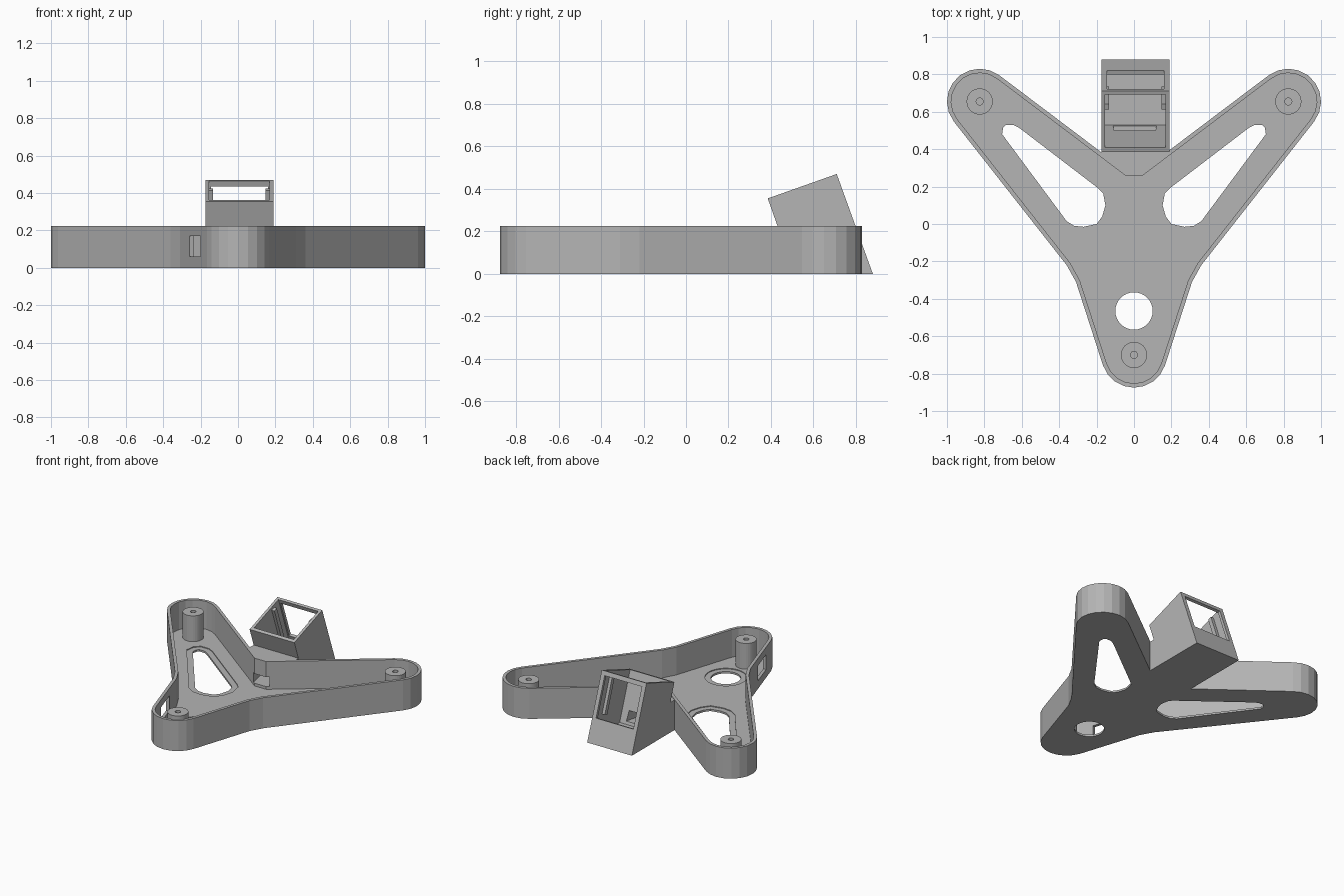
import bpy, bmesh, math
from mathutils import Vector

old = bpy.data.objects.get("Cube")
if old:
    bpy.data.objects.remove(old, do_unlink=True)

GREY = (0.46, 0.46, 0.46, 1)
grey = bpy.data.materials.new("plain grey")
grey.use_nodes = True
grey.diffuse_color = GREY
grey.node_tree.nodes["Principled BSDF"].inputs["Base Color"].default_value = GREY


def prism(name, pts, lo, hi, axis="z"):
    """Extrude an outline: (x, y) along z, or (y, z) along x."""
    def place(p, h):
        return (p[0], p[1], h) if axis == "z" else (h, p[0], p[1])
    bm = bmesh.new()
    a = [bm.verts.new(place(p, lo)) for p in pts]
    b = [bm.verts.new(place(p, hi)) for p in pts]
    bm.faces.new(a[::-1])
    bm.faces.new(b)
    for i in range(len(pts)):
        j = (i + 1) % len(pts)
        bm.faces.new((a[i], a[j], b[j], b[i]))
    bmesh.ops.recalc_face_normals(bm, faces=bm.faces)
    mesh = bpy.data.meshes.new(name)
    bm.to_mesh(mesh)
    bm.free()
    mesh.materials.append(grey)
    ob = bpy.data.objects.new(name, mesh)
    bpy.context.collection.objects.link(ob)
    return ob


def cut(ob, cutters):
    """Subtract each cutter, bake the result and drop the cutters."""
    for c in cutters:
        c.hide_render = True
        m = ob.modifiers.new("cut", "BOOLEAN")
        m.operation, m.solver, m.object = "DIFFERENCE", "EXACT", c
    bpy.context.view_layer.update()
    dg = bpy.context.evaluated_depsgraph_get()
    mesh = bpy.data.meshes.new_from_object(ob.evaluated_get(dg))
    ob.modifiers.clear()
    ob.data = mesh
    for c in cutters:
        bpy.data.objects.remove(c, do_unlink=True)


def arc(cx, cy, r, start, end, n):
    angles = [math.radians(start + (end - start) * i / n) for i in range(n + 1)]
    return [(cx + r * math.cos(t), cy + r * math.sin(t)) for t in angles]


def circle(cx, cy, r, n=32):
    return arc(cx, cy, r, 0, 360, n)[:-1]


def inset(pts, d):
    """Move a counter-clockwise outline inward by d."""
    out = []
    for i, p in enumerate(pts):
        p, q, s = Vector(p), Vector(pts[i - 1]), Vector(pts[(i + 1) % len(pts)])
        e, f = (p - q).normalized(), (s - p).normalized()
        n, m = Vector((-e.y, e.x)), Vector((-f.y, f.x))
        out.append(tuple(p + (n + m) * d / (1 + n.dot(m))))
    return out


def flip(pts):
    return [(-x, y) for x, y in reversed(pts)]


# Shared outlines
TOP, FLOOR, WALL = 0.225, 0.02, 0.022
POSTS = {"front": (0, -0.7), "left": (0.825, 0.655), "right": (-0.825, 0.655)}
half = (arc(0, -0.7, 0.175, -90, -18, 4) + [(0.31, -0.31), (0.335, -0.265), (0.36, -0.22)]
        + arc(0.825, 0.655, 0.175, -38, 127, 9) + [(0.04, 0.282)])
outline = half + [p for p in flip(half) if p[0] < -0.001]
slot = [(0.27, -0.015), (0.32, -0.01), (0.36, 0.015), (0.705, 0.48), (0.7, 0.515), (0.685, 0.53),
        (0.645, 0.53), (0.615, 0.515), (0.19, 0.19), (0.165, 0.165), (0.153, 0.1),
        (0.17, 0.04), (0.2, 0)]
hole = circle(0, -0.465, 0.1)


def cable_cutter():
    return prism("cable_cutter", [(-0.05, 0.2), (0.05, 0.2), (0.13, 0.57), (-0.12, 0.57)], 0.04, 0.11)


# Three-armed tray with openings in its floor and front arm
tray = prism("tray", outline, 0, TOP)
cutters = [prism("inside", inset(outline, WALL), FLOOR, 1), cable_cutter()]
for shape in (slot, flip(slot), hole):
    cutters.append(prism("opening", shape, -1, 0.1))
    cutters.append(prism("recess", inset(shape, -0.04), FLOOR - 0.006, 0.1))
along, out = Vector((0.307, -0.952)), Vector((-0.952, -0.307))
mid = Vector((-0.23, -0.557))
cutters.append(prism("port", [mid + along * a * 0.095 + out * b * 0.05
                              for a, b in ((-1, -1), (1, -1), (1, 1), (-1, 1))], 0.06, 0.17))
cut(tray, cutters)

# Screw posts
for side, (x, y) in POSTS.items():
    post = prism(side + "_post", circle(x, y, 0.07), FLOOR - 0.002, 0.21)
    cut(post, [prism("screw_hole", circle(x, y, 0.019, 16), 0.06, 1)])

# Tilted display housing, joined to the tray by a filled wedge
CX, CORNER = 0.0075, Vector((0.385, 0.355))
across, down = Vector((0.943, 0.335)), Vector((0.335, -0.943))


def local(a, d):
    return CORNER + across * a + down * d


def to_floor(a, z):
    p = local(a, 0)
    return p + down * ((p.y - z) / -down.y)


housing = prism("display_housing", [(0.27, 0), (0.27, 0.222), to_floor(0, 0.222), CORNER,
                                    (0.71, 0.47), (0.88, 0)], CX - 0.1825, CX + 0.1825, "x")
cavity = [local(0.025, -0.1), to_floor(0.025, FLOOR), to_floor(0.325, FLOOR), local(0.325, -0.1)]
window = [Vector((0.72, 0.44)), Vector((0.82, 0.165))]
window = [window[0] - across * 0.06, window[1] - across * 0.06,
          window[1] + across * 0.06, window[0] + across * 0.06]
cut(housing, [
    prism("tray_space", inset(outline, 0.003), -1, 0.2235),
    prism("cavity", cavity, CX - 0.162, CX + 0.162, "x"),
    prism("window", window, CX - 0.152, CX + 0.152, "x"),
    cable_cutter(),
])

# Guide ribs inside the housing
for side, s in (("left", 1), ("right", -1)):
    rib = [local(0.235, 0.02), local(0.235, 0.3), local(0.265, 0.3), local(0.265, 0.02)]
    ends = sorted((CX + s * 0.14, CX + s * 0.164))
    prism(side + "_guide_rib", rib, ends[0], ends[1], "x")
